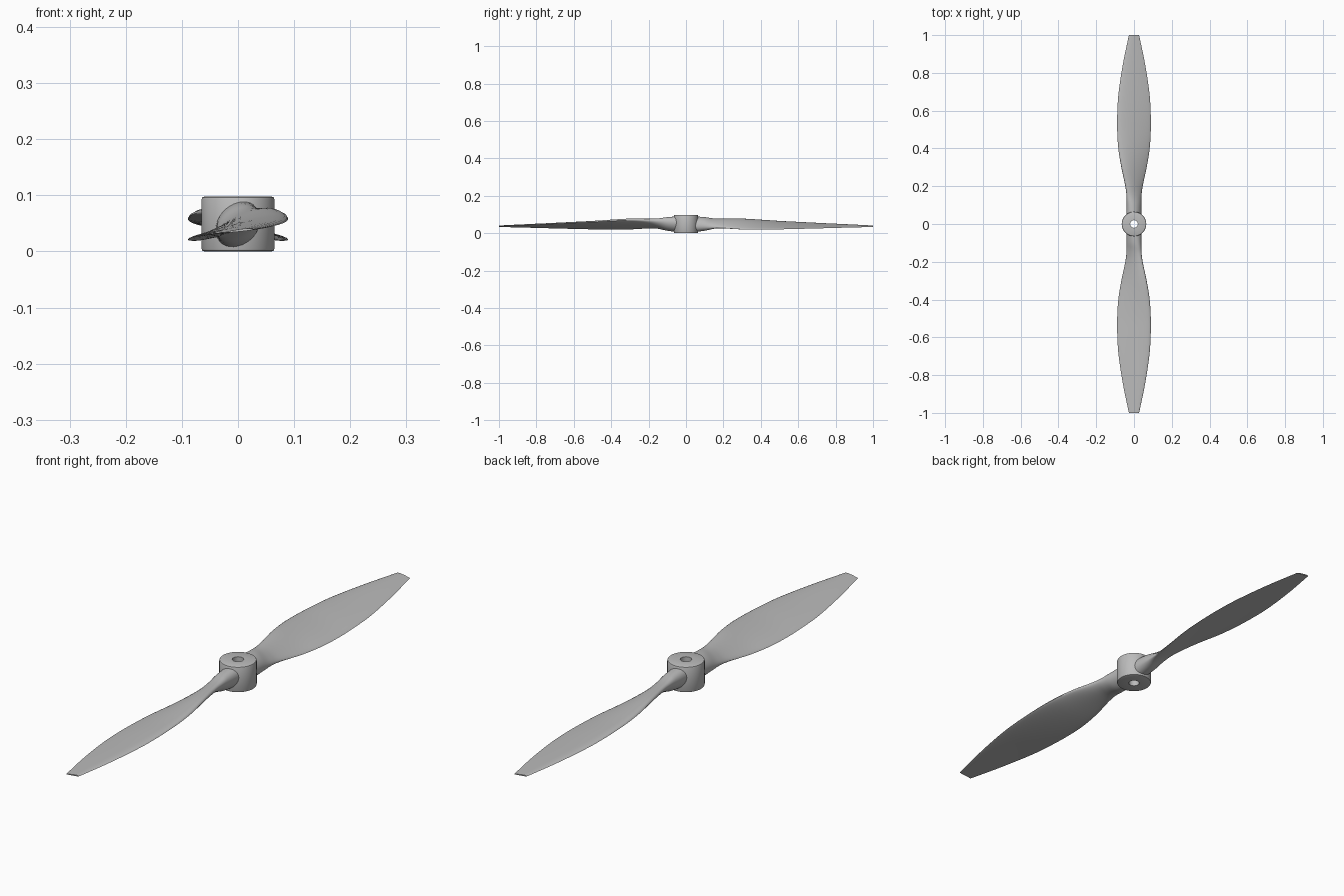
import bpy
import bmesh
import math

if "Cube" in bpy.data.objects:
    bpy.data.objects.remove(bpy.data.objects["Cube"])

grey = bpy.data.materials.new("plain grey")
grey.use_nodes = True
COLOUR = (0.5, 0.5, 0.5, 1)
grey.diffuse_color = COLOUR
grey.node_tree.nodes["Principled BSDF"].inputs["Base Color"].default_value = COLOUR


def skin(name, rings, closed, sharp=35):
    """Join equal rings of points into one smooth skin; cap it unless closed."""
    bm = bmesh.new()
    loops = [[bm.verts.new(p) for p in ring] for ring in rings]
    n = len(loops[0])
    pairs = list(zip(loops, loops[1:]))
    if closed:
        pairs.append((loops[-1], loops[0]))
    else:
        bm.faces.new(loops[0])
        bm.faces.new(loops[-1])
    for a, b in pairs:
        for i in range(n):
            j = (i + 1) % n
            bm.faces.new((a[i], a[j], b[j], b[i]))
    bmesh.ops.recalc_face_normals(bm, faces=bm.faces)
    mesh = bpy.data.meshes.new(name)
    bm.to_mesh(mesh)
    bm.free()
    mesh.materials.append(grey)
    obj = bpy.data.objects.new(name, mesh)
    bpy.context.collection.objects.link(obj)
    bpy.ops.object.select_all(action="DESELECT")
    obj.select_set(True)
    bpy.context.view_layer.objects.active = obj
    bpy.ops.object.shade_smooth_by_angle(angle=math.radians(sharp))
    return obj


# Hub: a turned ring with softened outer rims and a shaft hole
R, HOLE, H, SOFT = 0.065, 0.02, 0.098, 0.005
profile = [(HOLE, 0), (R - SOFT, 0), (R - SOFT * 0.3, SOFT * 0.3), (R, SOFT),
           (R, H - SOFT), (R - SOFT * 0.3, H - SOFT * 0.3), (R - SOFT, H), (HOLE, H)]
turns = [math.tau * i / 64 for i in range(64)]
skin("hub", [[(r * math.cos(a), r * math.sin(a), z) for a in turns]
             for r, z in profile], closed=True)

# Blade stations: radius, half width, upper bulge, lower bulge, mid height, roundness
STATIONS = [
    (0.035, 0.040, 0.042, 0.042, 0.048, 1.0),
    (0.10, 0.039, 0.036, 0.034, 0.048, 0.9),
    (0.15, 0.040, 0.026, 0.022, 0.048, 0.6),
    (0.20, 0.046, 0.022, 0.014, 0.047, 0.3),
    (0.30, 0.067, 0.020, 0.009, 0.045, 0.0),
    (0.40, 0.083, 0.018, 0.006, 0.042, 0.0),
    (0.50, 0.089, 0.015, 0.004, 0.040, 0.0),
    (0.60, 0.088, 0.013, 0.003, 0.039, 0.0),
    (0.70, 0.081, 0.011, 0.002, 0.038, 0.0),
    (0.85, 0.058, 0.008, 0.002, 0.037, 0.0),
    (1.00, 0.027, 0.004, 0.001, 0.036, 0.0),
]
PITCH = 0.11


def blend(p0, p1, p2, p3, t):
    """Smooth curve through p1 and p2."""
    return p1 + 0.5 * t * (p2 - p0 + t * (2 * p0 - 5 * p1 + 4 * p2 - p3
                                          + t * (3 * (p1 - p2) + p3 - p0)))


def section(radius, half, upper, lower, mid, roundness):
    """Twisted cross-section: round at the root, a thin wing shape further out."""
    slope = min(PITCH / radius, 0.9)
    ring = []
    for i in range(32):
        a = math.tau * i / 32
        u = math.cos(a)
        oval = abs(math.sin(a))
        wing = oval * (0.82 + 0.35 * u) if u > -1 else 0
        bulge = oval * roundness + wing * (1 - roundness)
        bulge *= upper if math.sin(a) >= 0 else -lower
        lean = half * u * slope * (1 - 0.75 * roundness)
        ring.append((half * u, -radius, mid + lean + bulge))
    return ring


STEPS = 6
rings = []
last = len(STATIONS) - 1
for k in range(last):
    near = [STATIONS[max(0, min(last, k + d))] for d in (-1, 0, 1, 2)]
    for s in range(STEPS):
        rings.append(section(*[blend(*v, s / STEPS) for v in zip(*near)]))
rings.append(section(*STATIONS[last]))

# Two blades, half a turn apart
skin("front_blade", rings, closed=False, sharp=50)
skin("back_blade", [[(-x, -y, z) for x, y, z in ring] for ring in rings],
     closed=False, sharp=50)
